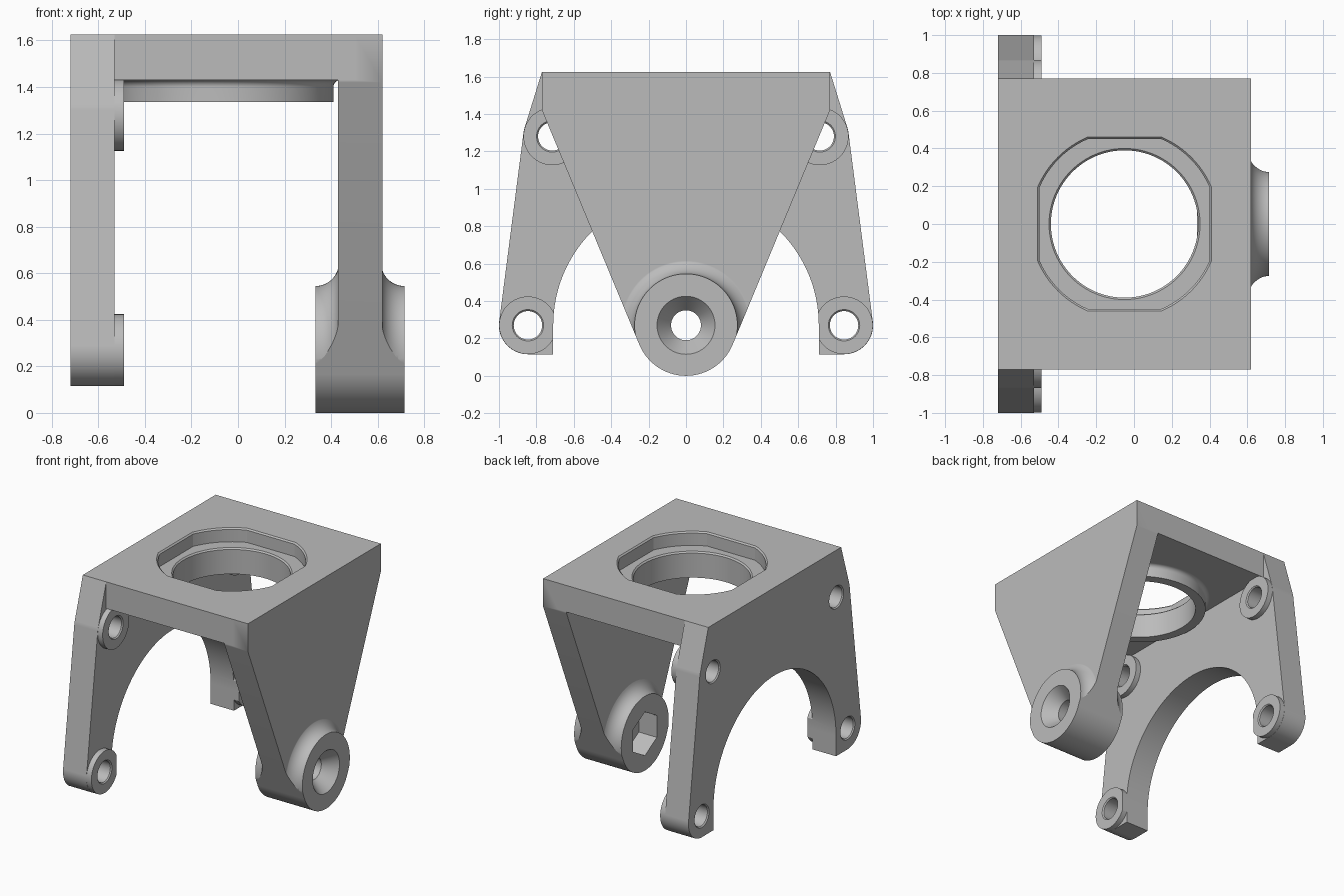
import bpy, bmesh
from math import sin, cos, radians, acos, atan2, degrees, hypot

cube = bpy.data.objects.get("Cube")
if cube:
    bpy.data.objects.remove(cube)

grey = bpy.data.materials.new("plain_grey")
grey.use_nodes = True
colour = (0.5, 0.5, 0.5, 1)
grey.diffuse_color = colour
grey.node_tree.nodes["Principled BSDF"].inputs["Base Color"].default_value = colour


def arc(cu, cv, r, a0, a1, n=24):
    """Points on an arc, angles in degrees."""
    steps = [radians(a0 + (a1 - a0) * i / n) for i in range(n + 1)]
    return [(cu + r * cos(a), cv + r * sin(a)) for a in steps]


def loft(name, rings, axis):
    """Skin a stack of (outline, height) rings along the x or z axis."""
    bm = bmesh.new()
    rows = []
    for outline, w in rings:
        rows.append([bm.verts.new((w, u, v) if axis == "x" else (u, v, w))
                     for u, v in outline])
    n = len(rows[0])
    for low, high in zip(rows, rows[1:]):
        for i in range(n):
            j = (i + 1) % n
            bm.faces.new((low[i], low[j], high[j], high[i]))
    bm.faces.new(rows[0][::-1])
    bm.faces.new(rows[-1])
    bm.normal_update()
    if bm.calc_volume(signed=True) < 0:
        bmesh.ops.reverse_faces(bm, faces=bm.faces[:])
    mesh = bpy.data.meshes.new(name)
    bm.to_mesh(mesh)
    bm.free()
    mesh.materials.append(grey)
    ob = bpy.data.objects.new(name, mesh)
    bpy.context.collection.objects.link(ob)
    return ob


def prism(name, outline, w0, w1, axis="x"):
    return loft(name, [(outline, w0), (outline, w1)], axis)


def lathe(name, profile, centre, axis="x", seg=96):
    """Turn (height, radius) pairs about an axis through centre."""
    return loft(name, [(arc(*centre, r, 0, 360 - 360 / seg, seg - 1), w)
                       for w, r in profile], axis)


def combine(target, other, operation):
    """Apply a boolean and discard the tool."""
    mod = target.modifiers.new("combine", "BOOLEAN")
    mod.operation, mod.object, mod.solver = operation, other, "EXACT"
    bpy.context.view_layer.update()
    bpy.context.view_layer.objects.active = target
    bpy.ops.object.modifier_apply(modifier=mod.name)
    bpy.data.objects.remove(other)


def mirrored(half):
    return half + [(-u, v) for u, v in reversed(half)]


TOP = 1.625
FOOT, SHOULDER = (0.845, 0.27), (0.715, 1.28)
PIVOT = (0, 0.27)
RING = (-0.05, 0)

# Mounting plate with rounded feet
half = [(0.77, TOP)] + arc(*SHOULDER, 0.155, 17, 7.3, 6) + arc(*FOOT, 0.155, 7.3, -90)
bracket = prism("bracket", mirrored(half), -0.72, -0.53)

# Raised pads around the screw holes
holes = [(s * y, z) for y, z in (FOOT, SHOULDER) for s in (-1, 1)]
for c in holes:
    combine(bracket, lathe("pad", [(-0.6, 0.154), (-0.49, 0.154)], c), "UNION")

# Arched opening between the feet
arch = [(0.71, 0)] + arc(*PIVOT, 0.71, 0, 180, 64) + [(-0.71, 0)]
combine(bracket, prism("arch_cutter", arch, -0.8, -0.4), "DIFFERENCE")

# Arm slab with a pivot boss that flares into it
slab = [(-0.9, -0.3), (0.9, -0.3), (0.9, 1.8), (-0.9, 1.8)]
arm = prism("arm", slab, 0.43, 0.62)
flare = arc(0, 0.375, 0.1, -90, 0, 12)
profile = [(0.333 + u, r) for u, r in flare] + [(0.715 - u, r) for u, r in reversed(flare)]
combine(arm, lathe("pivot_boss", profile, PIVOT), "UNION")

# Tapered outline that trims the slab and boss together
corner = (0.77, 1.42)
dy, dz = corner[0], corner[1] - PIVOT[1]
tangent = degrees(atan2(dz, dy) - acos(0.27 / hypot(dy, dz)))
half = [(0.77, TOP), corner] + arc(*PIVOT, 0.27, tangent, -90, 32)[:-1]
arm_outline = half + [(0, 0)] + [(-u, v) for u, v in reversed(half)]
combine(arm, prism("arm_trim", arm_outline, 0.3, 0.75), "INTERSECT")

# Top plate with a collar beneath
sheet = [(-0.6, -0.77), (0.5, -0.77), (0.5, 0.77), (-0.6, 0.77)]
top_plate = prism("top_plate", sheet, 1.43, TOP, "z")
collar = [(1.335, 0.46)] + [(1.40 + u, r) for u, r in arc(0, 0.49, 0.03, -90, 0, 6)] + [(1.5, 0.49)]
combine(top_plate, lathe("collar", collar, RING, "z"), "UNION")

combine(bracket, top_plate, "UNION")
combine(bracket, arm, "UNION")


# Flat-sided pocket with a chamfered rim, and the round opening below it
def pocket(grow):
    flat, r = 0.45 + grow, 0.49 + grow
    a = degrees(acos(flat / r))
    return [p for q in range(4)
            for p in arc(*RING, r, 90 * q + a, 90 * q + 90 - a, 12)]


rim = [(pocket(0), 1.525), (pocket(0), TOP - 0.01),
       (pocket(0.01), TOP), (pocket(0.01), TOP + 0.1)]
combine(bracket, loft("pocket_cutter", rim, "z"), "DIFFERENCE")
bore = [(1.2, 0.39), (1.515, 0.39), (1.535, 0.41)]
combine(bracket, lathe("bore_cutter", bore, RING, "z"), "DIFFERENCE")

# Screw holes with slightly eased edges
screw = [(-0.73, 0.094), (-0.712, 0.076), (-0.498, 0.076), (-0.48, 0.094)]
for c in holes:
    combine(bracket, lathe("screw_cutter", screw, c, seg=48), "DIFFERENCE")

# Countersunk pivot hole with a hexagonal pocket on the inside
sink = [(0.2, 0.08), (0.62, 0.08), (0.715, 0.155), (0.8, 0.155)]
combine(bracket, lathe("countersink_cutter", sink, PIVOT), "DIFFERENCE")
hexagon = arc(*PIVOT, 0.16, 30, 330, 5)
combine(bracket, prism("hex_cutter", hexagon, 0.2, 0.48), "DIFFERENCE")

# Smooth curves, crisp edges
bpy.ops.object.select_all(action="DESELECT")
bracket.select_set(True)
bpy.context.view_layer.objects.active = bracket
bpy.ops.object.shade_smooth_by_angle(angle=radians(25))
weighted = bracket.modifiers.new("weighted_normals", "WEIGHTED_NORMAL")
weighted.keep_sharp = True
